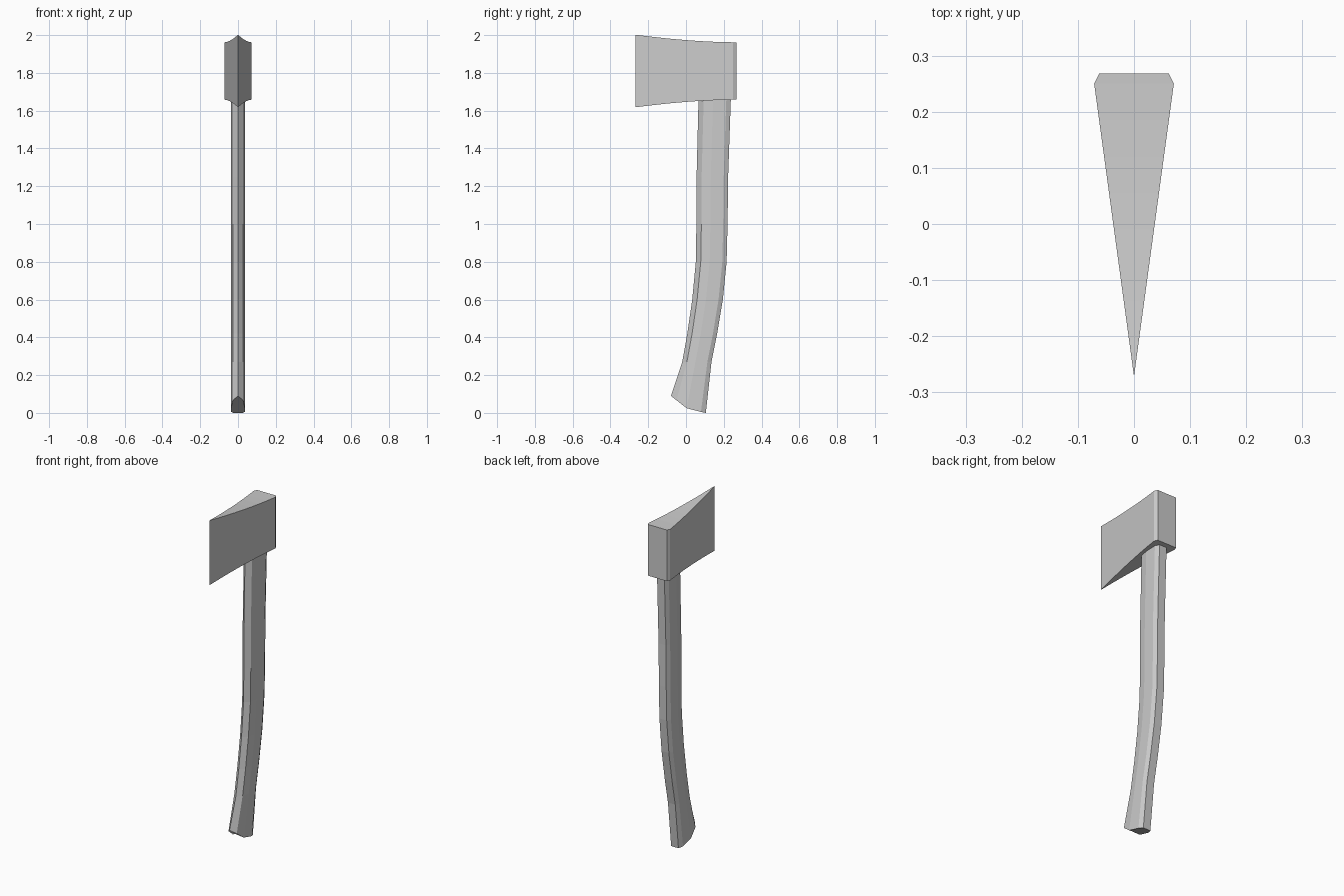
import bpy, bmesh

cube = bpy.data.objects.get("Cube")
if cube:
    bpy.data.objects.remove(cube)

grey = bpy.data.materials.new("plain grey")
grey.use_nodes = True
colour = (0.6, 0.6, 0.6, 1)
grey.diffuse_color = colour
grey.node_tree.nodes["Principled BSDF"].inputs["Base Color"].default_value = colour


def loft(name, rings):
    """Join matching closed rings of points, with a cap at each end."""
    bm = bmesh.new()
    loops = [[bm.verts.new(p) for p in ring] for ring in rings]
    n = len(loops[0])
    for a, b in zip(loops, loops[1:]):
        for i in range(n):
            j = (i + 1) % n
            bm.faces.new((a[i], a[j], b[j], b[i]))
    bm.faces.new(loops[0])
    bm.faces.new(loops[-1])
    bmesh.ops.remove_doubles(bm, verts=bm.verts, dist=0.0001)
    bmesh.ops.recalc_face_normals(bm, faces=bm.faces)
    mesh = bpy.data.meshes.new(name)
    bm.to_mesh(mesh)
    bm.free()
    mesh.materials.append(grey)
    obj = bpy.data.objects.new(name, mesh)
    bpy.context.collection.objects.link(obj)
    return obj


# Axe head: wedge slices from cutting edge to blunt back, with flared cheeks
head = []
for i in range(9):
    t = i / 8
    y = -0.268 + 0.518 * t
    flare = 0.04 * (1 - t) ** 1.7
    head.append((y, 0.0005 + 0.0705 * t, 1.658 - flare, 1.962 + flare))
head.append((0.268, 0.062, 1.658, 1.962))
loft("axe_head", [[(-w, y, lo), (w, y, lo), (w, y, hi), (-w, y, hi)]
                  for y, w, lo, hi in head])

# Handle: half section (depth fraction, half width) from front ridge to back
section = [(0, 0), (0.16, 0.027), (0.45, 0.036), (0.86, 0.036), (1, 0.024)]


def handle_ring(front, back, heights):
    half = [(w, front + (back - front) * t, z)
            for (t, w), z in zip(section, heights)]
    return half + [(-x, y, z) for x, y, z in reversed(half[1:])]


# Slanted butt end, then level sections: height, front y, back y
rings = [handle_ring(-0.08, 0.105, (0.09, 0.067, 0.025, 0.005, 0))]
for z, front, back in [(0.27, -0.02, 0.135), (0.42, 0.007, 0.165),
                       (0.6, 0.033, 0.195), (0.8, 0.052, 0.215),
                       (1.0, 0.055, 0.22), (1.25, 0.056, 0.223),
                       (1.65, 0.066, 0.237), (1.75, 0.068, 0.24)]:
    rings.append(handle_ring(front, back, [z] * len(section)))
loft("handle", rings)
